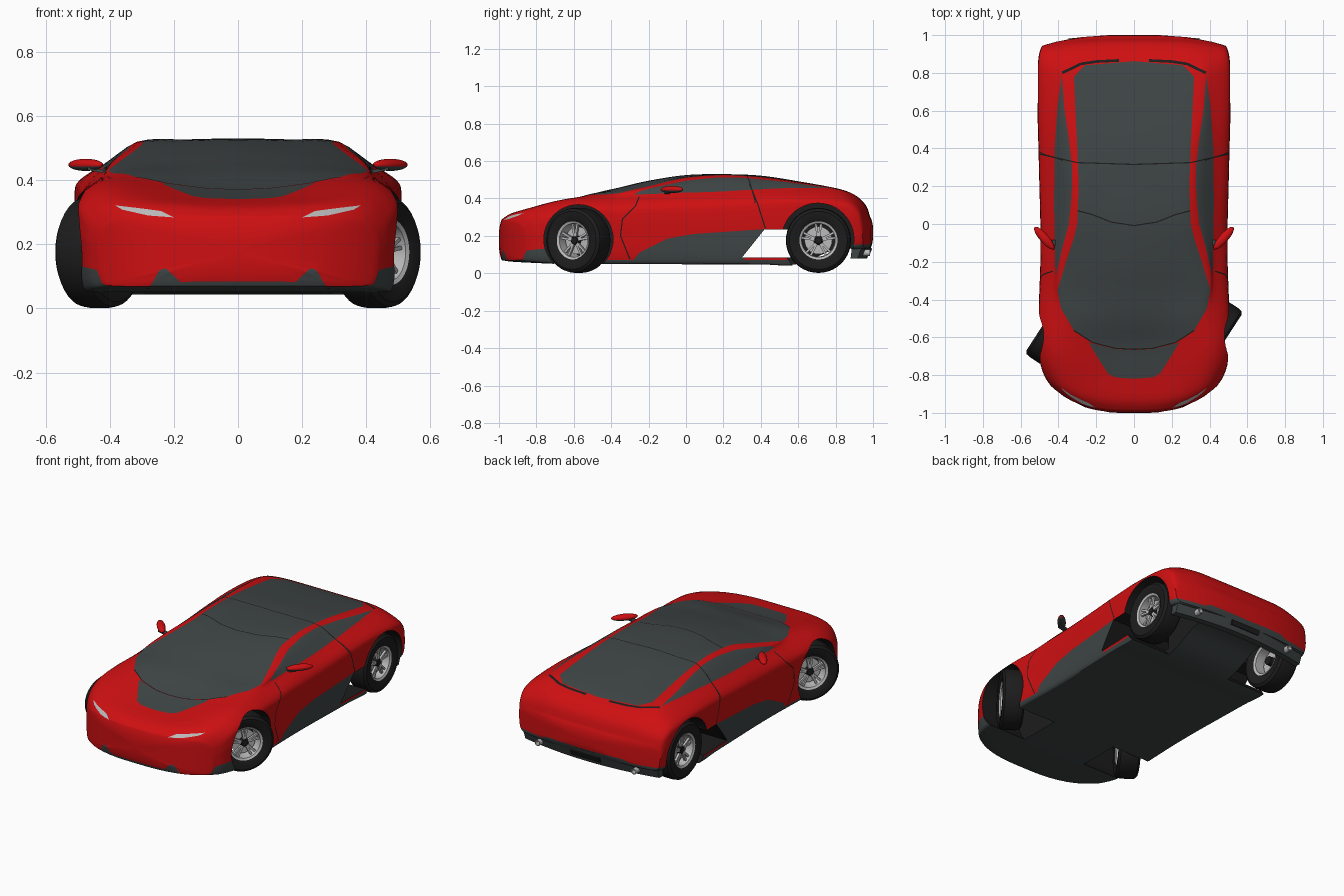
import bpy, bmesh, math
from mathutils import Matrix, Vector

old = bpy.data.objects.get("Cube")
if old:
    bpy.data.objects.remove(old, do_unlink=True)

RED, GREY, BLACK, SILVER = range(4)
MATS = []
for name, rgb in (("red paint", (.62, .005, .006)), ("dark grey glass", (.05, .06, .06)),
                  ("black rubber", (.012, .012, .012)), ("silver metal", (.5, .5, .5))):
    m = bpy.data.materials.new(name)
    m.use_nodes = True
    m.diffuse_color = (*rgb, 1)
    m.node_tree.nodes["Principled BSDF"].inputs["Base Color"].default_value = (*rgb, 1)
    MATS.append(m)


def finish(name, bm, angle=35, mirror=False):
    me = bpy.data.meshes.new(name)
    bmesh.ops.recalc_face_normals(bm, faces=bm.faces)
    bm.to_mesh(me)
    bm.free()
    for m in MATS:
        me.materials.append(m)
    me.shade_smooth()
    me.set_sharp_from_angle(angle=math.radians(angle))
    ob = bpy.data.objects.new(name, me)
    bpy.context.scene.collection.objects.link(ob)
    if mirror:
        ob.modifiers.new("mirror", 'MIRROR')
    return ob


def loft(bm, rings, mat, wrap=False, caps=True):
    rows = [[bm.verts.new(p) for p in r] for r in rings]
    n = len(rows[0])
    pairs = list(zip(rows, rows[1:])) + ([(rows[-1], rows[0])] if wrap else [])
    faces = [bm.faces.new((a[i], a[(i + 1) % n], b[(i + 1) % n], b[i]))
             for a, b in pairs for i in range(n)]
    if caps and not wrap:
        faces += [bm.faces.new(rows[0]), bm.faces.new(rows[-1])]
    for f in faces:
        f.material_index = mat


def lathe(bm, profile, mat, wrap=False, n=40):
    # profile of (radius, x) turned about the x axis
    loft(bm, [[(x, r * math.cos(2 * math.pi * k / n), r * math.sin(2 * math.pi * k / n))
               for k in range(n)] for r, x in profile], mat, wrap)


def box(bm, size, mat, matrix):
    vs = bmesh.ops.create_cube(bm, size=1, matrix=matrix @ Matrix.Diagonal((*size, 1)))["verts"]
    for f in {f for v in vs for f in v.link_faces}:
        f.material_index = mat


def smooth(pts, n, first=None, last=None):
    # spline through the points
    pts = [Vector(p) for p in pts]
    q = [Vector(first or pts[0])] + pts + [Vector(last or pts[-1])]
    out = []
    for a, b, c, d in zip(q, q[1:], q[2:], q[3:]):
        for k in range(n):
            t = k / n
            out.append(b + (c - a) * t / 2 + (a * 2 - b * 5 + c * 4 - d) * t * t / 2
                       + (b * 3 - a - c * 3 + d) * t ** 3 / 2)
    return out + [pts[-1]]


# Body stations: y, half width, floor, shoulder z, belt x z, rail x z, centre z
STATIONS = [
    (-.985, .44, .07, .25, .36, .28, .2, .288, .288),
    (-.93, .47, .062, .28, .38, .325, .2, .325, .32),
    (-.8, .495, .055, .32, .39, .365, .2, .352, .345),
    (-.65, .505, .05, .35, .4, .395, .22, .385, .375),
    (-.5, .505, .05, .36, .41, .408, .3, .425, .425),
    (-.35, .5, .05, .36, .42, .412, .38, .437, .46),
    (-.2, .495, .05, .37, .42, .42, .375, .462, .495),
    (0, .495, .05, .375, .425, .428, .325, .505, .525),
    (.2, .5, .05, .385, .425, .435, .315, .52, .53),
    (.4, .505, .05, .395, .425, .445, .32, .51, .522),
    (.6, .51, .05, .4, .415, .45, .345, .485, .492),
    (.8, .51, .13, .39, .4, .443, .34, .455, .455),
    (.9, .505, .13, .37, .4, .405, .3, .42, .42),
    (.96, .495, .13, .33, .4, .35, .3, .365, .366),
    (.985, .485, .135, .27, .4, .29, .3, .3, .3)]


def section(s):
    y, w, zb, zs, xb, zt, xr, zr, zc = s
    ctrl = [(0, zb), (.45 * w, zb), (.86 * w, zb), (.97 * w, zb + .015), (.995 * w, (zb + zs) / 2),
            (w, zs - .05), (.97 * w, zs), (xb, zt), (xr, zr), (xr / 2, (zr + 3 * zc) / 4), (0, zc)]
    half = smooth(ctrl, 4, (-ctrl[1][0], zb), (-xr / 2, ctrl[-2][1]))
    return y, [(p.x, p.y) for p in half] + [(-p.x, p.y) for p in half[-2:0:-1]]


def bend(x, y, z):
    # round the nose and tail in plan
    a = min(abs(x) / .5, 1) ** 3
    nose, tail = max(0, (-y - .55) / .45) ** 2, max(0, (y - .7) / .3) ** 2
    return x, y + .2 * a * nose - .05 * a * tail, z


def cap(s, sign):
    y, ring = section(s)
    mid = (s[2] + s[8]) / 2
    return [[bend(x * k, y + sign * .016 * (1 - k ** 3), mid + (z - mid) * k) for x, z in ring]
            for k in (.04, .3, .6, .85, .96)]


spans = [section(s) for s in smooth(STATIONS, 6)]
rings = [[bend(x, y, z) for x, z in ring] for y, ring in spans]
bm = bmesh.new()
loft(bm, cap(STATIONS[0], -1) + rings + cap(STATIONS[-1], 1)[::-1], RED)
body = finish("body", bm)

# Wheel arches and the open gap ahead of the rear wheels
cutters = []
for side in (-1, 1):
    for y, r in ((-.575, .185), (.705, .193)):
        bm = bmesh.new()
        lathe(bm, [(r, .22), (r, .7)], BLACK, n=48)
        bm.transform(Matrix.Translation((0, y, .182)) @ Matrix.Diagonal((side, 1, 1, 1)))
        cutters.append(finish("arch_cutter", bm))
bm = bmesh.new()
loft(bm, [[(x, y, z) for y, z in ((.3, .085), (.42, .235), (.57, .235), (.57, .085))]
          for x in (-.7, .7)], BLACK)
cutters.append(finish("gap_cutter", bm))
for c in cutters:
    c.hide_render = True
    mod = body.modifiers.new("cut", 'BOOLEAN')
    mod.operation, mod.solver, mod.object = 'DIFFERENCE', 'EXACT', c
bpy.context.view_layer.update()
ev = body.evaluated_get(bpy.context.evaluated_depsgraph_get())
bm = bmesh.new()
bm.from_mesh(ev.to_mesh())
for ob in cutters + [body]:
    bpy.data.objects.remove(ob, do_unlink=True)
bmesh.ops.bisect_plane(bm, geom=bm.verts[:] + bm.edges[:] + bm.faces[:], dist=1e-5,
                       plane_co=(0, 0, 0), plane_no=(1, 0, 0), clear_inner=True)


def inside(p, poly):
    hit = False
    for (ax, ay), (bx, by) in zip(poly, poly[1:] + poly[:1]):
        if (ay > p[1]) != (by > p[1]) and p[0] < (bx - ax) * (p[1] - ay) / (by - ay) + ax:
            hit = not hit
    return hit


def paint(poly, axes, test, mat):
    # cut the skin along the outline, then colour the faces within it
    i, j = axes
    skin = lambda f: f.material_index != BLACK and test(f.calc_center_median())
    for a, b in zip(poly, poly[1:] + poly[:1]):
        lo = [min(a[k], b[k]) for k in (0, 1)]
        hi = [max(a[k], b[k]) for k in (0, 1)]
        near = [f for f in bm.faces if skin(f) and all(
            min(v.co[ax] for v in f.verts) <= hi[k] + .003 and
            max(v.co[ax] for v in f.verts) >= lo[k] - .003 for k, ax in enumerate(axes))]
        co, no = Vector(), Vector()
        co[i], co[j] = a
        no[i], no[j] = b[1] - a[1], a[0] - b[0]
        geom = {e for f in near for e in (*f.verts, *f.edges)} | set(near)
        if geom:
            bmesh.ops.bisect_plane(bm, geom=list(geom), dist=1e-5, plane_co=co, plane_no=no.normalized())
    for f in bm.faces:
        c = f.calc_center_median()
        if skin(f) and inside((c[i], c[j]), poly):
            f.material_index = mat


def seam(pts, axes, test, w=.003):
    for a, b in zip(pts, pts[1:]):
        a, b = Vector(a), Vector(b)
        d = (b - a).normalized() * w
        n = Vector((-d.y, d.x))
        paint([tuple(p) for p in (a + n, a - n, b - n, b + n)], axes, test, BLACK)


TOP, SIDE, FRONT = (0, 1), (1, 2), (0, 2)
upper = lambda c: c.z > .3
flank = lambda c: c.x > .38
nose = lambda c: c.y < -.7
tail = lambda c: c.y > .85

# Underside, sills and lower bumpers
bm.normal_update()
for f in bm.faces:
    if f.normal.z < -.4 and f.calc_center_median().z < .2 and f.material_index == RED:
        f.material_index = GREY
paint([(-.6, .04), (.6, .04), (.6, .072), (-.6, .072)], SIDE, flank, GREY)
paint([(-.29, .06), (-.25, .11), (-.1, .185), (.04, .21), (.43, .237), (.3, .06)], SIDE, flank, GREY)
paint([(-.01, .1), (.6, .1), (.6, .155), (.3, .155), (.26, .17), (-.01, .165)], FRONT, tail, GREY)
paint([(-.01, .04), (-.01, .085), (.18, .083), (.225, .125), (.245, .12), (.29, .04)], FRONT, nose, GREY)
paint([(.41, .04), (.44, .12), (.52, .14), (.52, .04)], FRONT, nose, GREY)

# Windscreen, roof, rear glass, bonnet panel, side windows
screen = [(.1, -.655), (.22, -.625), (.32, -.56), (.385, -.45), (.405, -.35), (.36, -.2), (.32, -.08),
          (.3, 0), (.293, .2), (.3, .4), (.31, .6), (.318, .78), (.26, .84)]
paint([(-.01, -.662)] + screen + [(-.01, .863)], TOP, upper, GREY)
paint([(-.01, -.668), (.1, -.662), (.24, -.628), (.19, -.71), (.14, -.79), (.1, -.812), (-.01, -.82)],
      TOP, upper, GREY)
paint([(.416, -.28), (.375, -.11), (.345, 0), (.33, .15), (.328, .3), (.345, .45), (.37, .62), (.382, .79),
       (.405, .62), (.42, .4), (.423, .1)], TOP, upper, GREY)

# Headlights
paint([(.2, .284), (.28, .29), (.36, .308), (.385, .322), (.3, .312), (.24, .304)], FRONT, nose, SILVER)

# Panel gaps and tail vents
seam([(-.01, -.664), (.1, -.658), (.22, -.627), (.32, -.562)], TOP, upper)
seam([(-.01, -.01), (.12, .01), (.22, .05), (.298, .07)], TOP, upper)
seam([(-.01, .315), (.3, .325), (.5, .37)], TOP, upper)
seam([(.08, .866), (.2, .86), (.28, .848), (.38, .8)], TOP, upper, .007)
seam([(-.3, .075), (-.35, .2), (-.34, .29), (-.27, .36), (-.25, .41)], SIDE, flank)
seam([(.33, .5), (.38, .38), (.425, .24)], SIDE, flank)
finish("body", bm, 40, mirror=True)

# Rear diffuser and number plate recess
bm = bmesh.new()
loft(bm, [[(x, y - .05 * (abs(x) / .46) ** 2, z) for y, z in
           ((.93, .08), (.968, .08), (.997, .16), (.94, .16))]
          for x in [k * .046 for k in range(-10, 11)]], GREY)
box(bm, (.2, .01, .03), BLACK, Matrix.Translation((0, .985, .12)) @ Matrix.Rotation(-.35, 4, 'X'))
finish("rear_diffuser", bm)

# Exhaust tips
bm = bmesh.new()
lathe(bm, [(.018, 0), (.018, .06), (.013, .06), (.013, .02)], SILVER, n=16)
bm.transform(Matrix.Translation((.33, .925, .11)) @ Matrix.Rotation(math.pi / 2, 4, 'Z'))
finish("exhaust_tip", bm, mirror=True)

# Door mirrors
bm = bmesh.new()
bmesh.ops.create_uvsphere(bm, u_segments=20, v_segments=12, radius=1)
for f in bm.faces:
    f.material_index = GREY if f.calc_center_median().z < -.25 else RED
bm.transform(Matrix.Translation((.475, -.075, .448)) @ Matrix.Rotation(.85, 4, 'Z')
             @ Matrix.Diagonal((.078, .024, .019, 1)))
box(bm, (.07, .03, .01), GREY, Matrix.Translation((.435, -.1, .43)) @ Matrix.Rotation(-.2, 4, 'Y'))
finish("door_mirror", bm, mirror=True)

# Wheels, the front pair steered
TYRE = [(.098, -.05), (.115, -.062), (.155, -.064), (.17, -.052), (.174, -.03),
        (.174, .03), (.17, .052), (.155, .064), (.115, .062), (.098, .05)]
for end, y, steer in (("front", -.575, -33), ("rear", .708, 0)):
    for name, side in (("left", 1), ("right", -1)):
        place = (Matrix.Translation((side * .432, y, .176)) @ Matrix.Rotation(math.radians(steer), 4, 'Z')
                 @ Matrix.Diagonal((side, 1, 1, 1)))
        bm = bmesh.new()
        lathe(bm, TYRE, BLACK, wrap=True)
        bm.transform(place)
        finish(f"{end}_{name}_tyre", bm)
        bm = bmesh.new()
        lathe(bm, [(.102, .056), (.09, .05), (.086, -.05), (.1, -.055)], SILVER, wrap=True)
        lathe(bm, [(.074, 0), (.074, .012)], SILVER)
        lathe(bm, [(.026, -.03), (.026, .034), (.018, .04)], BLACK, n=20)
        for k in range(5):
            turn = Matrix.Rotation(2 * math.pi * k / 5, 4, 'X')
            for lean in (-.16, .16):
                box(bm, (.014, .012, .074), SILVER, turn @ Matrix.Rotation(lean, 4, 'X')
                    @ Matrix.Translation((.03, 0, .054)))
        bm.transform(place)
        finish(f"{end}_{name}_rim", bm)
